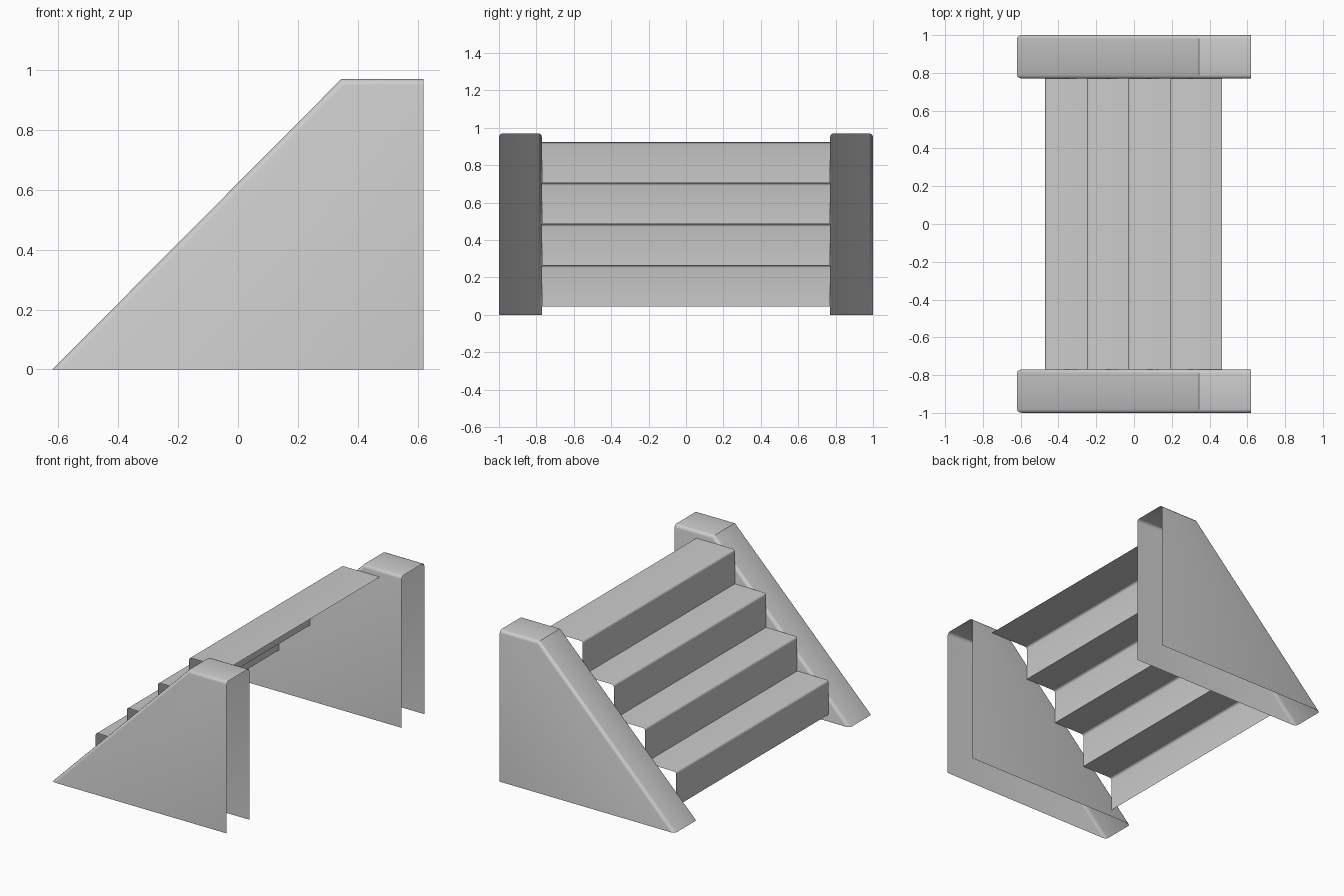
import bpy, bmesh

if "Cube" in bpy.data.objects:
    bpy.data.objects.remove(bpy.data.objects["Cube"])


def finish(bm, name):
    me = bpy.data.meshes.new(name)
    bm.to_mesh(me)
    bm.free()
    ob = bpy.data.objects.new(name, me)
    bpy.context.collection.objects.link(ob)
    bpy.ops.object.select_all(action='DESELECT')
    ob.select_set(True)
    bpy.context.view_layer.objects.active = ob
    bpy.ops.object.shade_smooth_by_angle(angle=0.6)
    return ob


def strip(bm, profile, y0, y1):
    """Sweep an open x-z profile along y, facing up and towards -x."""
    a = [bm.verts.new((x, y0, z)) for x, z in profile]
    b = [bm.verts.new((x, y1, z)) for x, z in profile]
    for i in range(len(profile) - 1):
        bm.faces.new((a[i], a[i + 1], b[i + 1], b[i]))
    return a, b


def round_edges(bm, edges, width):
    bmesh.ops.bevel(bm, geom=edges, offset=width, segments=3,
                    profile=0.5, affect='EDGES')


# Side walls: hollow shells, open underneath and at the back
def side_wall(name, y0, y1):
    bm = bmesh.new()
    a, b = strip(bm, [(-0.62, 0), (0.345, 0.97), (0.62, 0.97)], y0, y1)
    for row, y in ((a, y0), (b, y1)):
        bm.faces.new(row + [bm.verts.new((0.62, y, 0))])
    bmesh.ops.recalc_face_normals(bm, faces=bm.faces)
    if max(bm.faces, key=lambda f: f.calc_center_median().z).normal.z < 0:
        bmesh.ops.reverse_faces(bm, faces=bm.faces)
    round_edges(bm, [bm.edges.get(r[i:i + 2]) for r in (a, b) for i in (0, 1)], 0.02)
    finish(bm, name)


side_wall("front_side_wall", -1.0, -0.77)
side_wall("back_side_wall", 0.77, 1.0)

# Steps: one folded sheet with softened nosings
x, z, step = -0.47, 0.045, 0.221
profile = [(x, z)]
for i in range(4):
    z += 0.22
    profile.append((x, z))
    x = x + step if i < 3 else 0.465
    profile.append((x, z))
bm = bmesh.new()
a, b = strip(bm, profile, -0.77, 0.77)
round_edges(bm, [bm.edges.get((a[i], b[i])) for i in (1, 3, 5, 7)], 0.014)
finish(bm, "steps")
